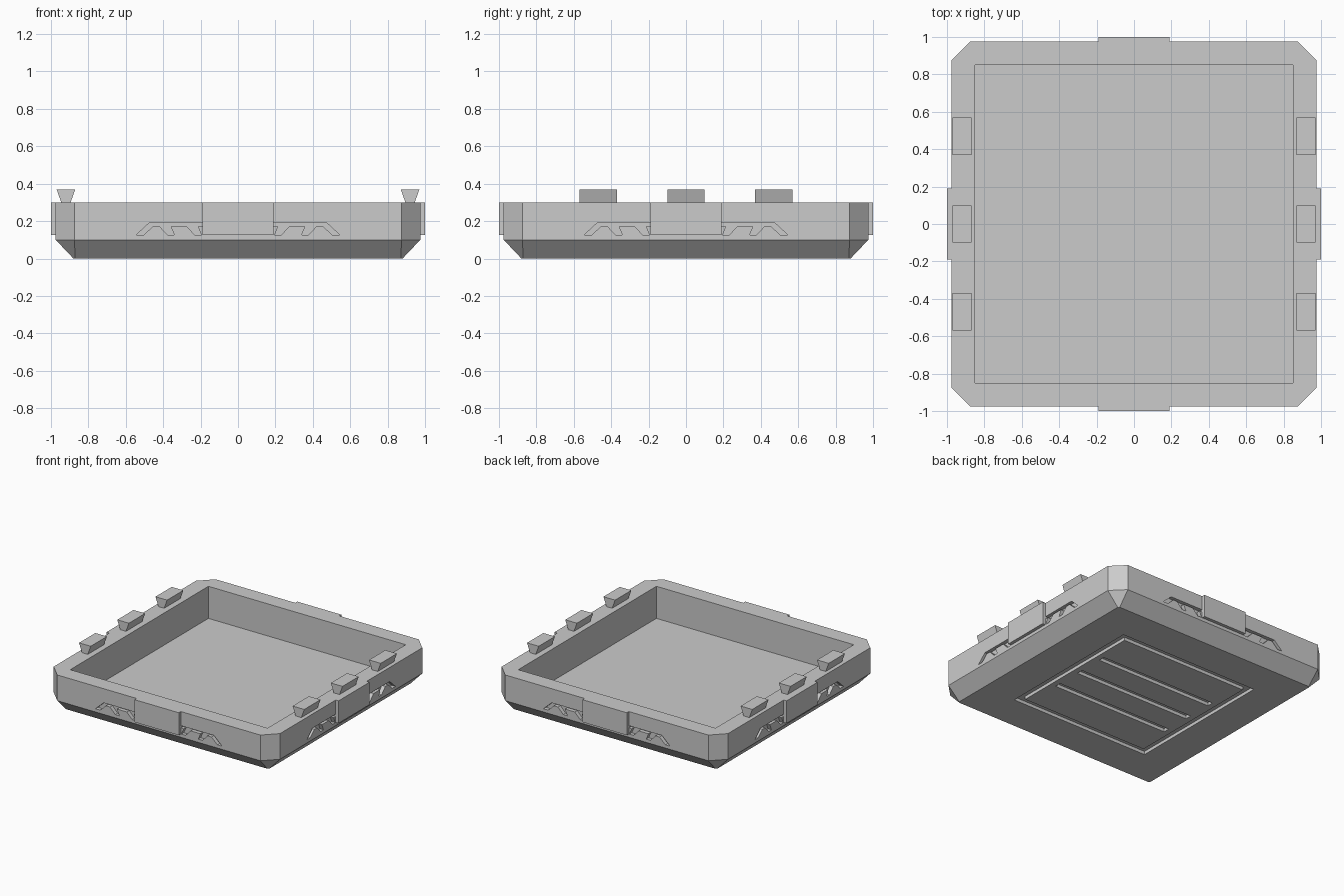
import bpy, bmesh
from math import pi
from mathutils import Matrix, Vector

cube = bpy.data.objects.get("Cube")
if cube:
    bpy.data.objects.remove(cube, do_unlink=True)

grey = bpy.data.materials.new("light grey")
grey.use_nodes = True
COLOUR = (0.6, 0.6, 0.6, 1)
grey.diffuse_color = COLOUR
grey.node_tree.nodes["Principled BSDF"].inputs["Base Color"].default_value = COLOUR


def loft(name, rings):
    """Solid through rings of equal point count, capped at both ends."""
    bm = bmesh.new()
    loops = [[bm.verts.new(p) for p in ring] for ring in rings]
    n = len(loops[0])
    for a, b in zip(loops, loops[1:]):
        for i in range(n):
            j = (i + 1) % n
            bm.faces.new((a[i], a[j], b[j], b[i]))
    bm.faces.new(loops[0])
    bm.faces.new(loops[-1])
    bmesh.ops.recalc_face_normals(bm, faces=bm.faces)
    mesh = bpy.data.meshes.new(name)
    bm.to_mesh(mesh)
    bm.free()
    mesh.materials.append(grey)
    obj = bpy.data.objects.new(name, mesh)
    bpy.context.collection.objects.link(obj)
    return obj


def box(name, x0, x1, y0, y1, z0, z1):
    rect = [(x0, y0), (x1, y0), (x1, y1), (x0, y1)]
    return loft(name, [[(x, y, z) for x, y in rect] for z in (z0, z1)])


def prism(name, profile, y0, y1):
    """Extrude an x-z profile along y."""
    return loft(name, [[(x, y, z) for x, z in profile] for y in (y0, y1)])


def turn(obj, quarter):
    obj.data.transform(Matrix.Rotation(quarter * pi / 2, 4, 'Z'))
    return obj


def octagon(half, cut, z):
    c = half - cut
    corner = [Vector((half, -c, z)), Vector((half, c, z))]
    return [Matrix.Rotation(k * pi / 2, 3, 'Z') @ p for k in range(4) for p in corner]


# Tray body: chamfered corners, bevelled underside
body = loft("tray_body", [octagon(0.88, 0.01, 0), octagon(0.975, 0.1, 0.1),
                          octagon(0.975, 0.1, 0.3)])

# Inner cavity
cutters = [box("cavity_cutter", -0.85, 0.85, -0.85, 0.85, 0.05, 0.5)]

# Underside: square frame groove and three slots
for k in range(4):
    cutters.append(turn(box("frame_cutter", -0.6, 0.6, 0.545, 0.6, -0.1, 0.025), k))
for y in (-0.24, 0, 0.24):
    cutters.append(box("slot_cutter", -0.5, 0.5, y - 0.025, y + 0.025, -0.1, 0.025))

# Toothed side grooves, a mirrored pair on each side
groove = [(0.15, 0.19), (0.475, 0.19), (0.545, 0.125), (0.505, 0.125), (0.455, 0.172)]
for x in (0.42, 0.275):
    groove += [(x, 0.172), (x - 0.045, 0.125), (x - 0.08, 0.125), (x - 0.06, 0.172)]
groove.append((0.15, 0.172))
for k in range(4):
    for side in (-1, 1):
        profile = [(side * x, z) for x, z in groove]
        cutters.append(turn(prism("groove_cutter", profile, -1.1, -0.945), k))

# Carve the body, then drop the cutters
for cutter in cutters:
    cutter.hide_render = True
    mod = body.modifiers.new("carve", 'BOOLEAN')
    mod.operation = 'DIFFERENCE'
    mod.solver = 'EXACT'
    mod.object = cutter
bpy.context.view_layer.update()
carved = bpy.data.meshes.new_from_object(
    body.evaluated_get(bpy.context.evaluated_depsgraph_get()))
body.modifiers.clear()
body.data = carved
for cutter in cutters:
    bpy.data.objects.remove(cutter, do_unlink=True)

# Raised plate in the middle of each side
for k, side in enumerate(("front", "left", "back", "right")):
    turn(box(side + "_plate", -0.19, 0.19, -1, -0.93, 0.125, 0.3), k)

# Flared pegs along the left and right rims
peg = [(0.895, 0.3), (0.945, 0.3), (0.97, 0.37), (0.87, 0.37)]
for label, side in (("left", 1), ("right", -1)):
    for y in (-0.47, 0, 0.47):
        prism(label + "_peg", [(side * x, z) for x, z in peg], y - 0.1, y + 0.1)
